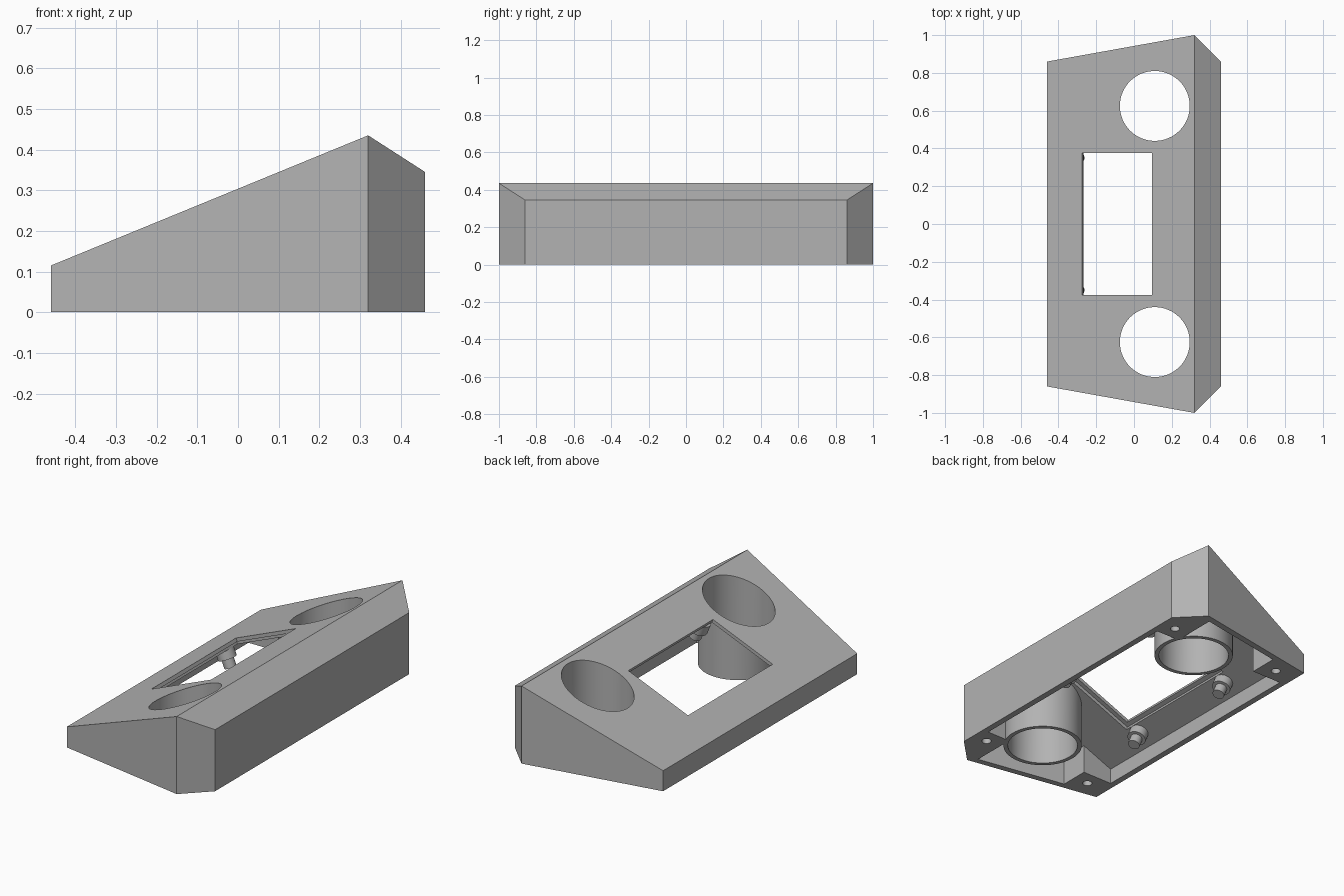
import bpy, bmesh, math
from mathutils import Matrix, Vector

cube = bpy.data.objects.get("Cube")
if cube:
    bpy.data.objects.remove(cube)

grey = bpy.data.materials.new("plain_grey")
grey.use_nodes = True
grey.diffuse_color = (0.45, 0.45, 0.45, 1)
grey.node_tree.nodes["Principled BSDF"].inputs["Base Color"].default_value = grey.diffuse_color

SLOPE = 0.41
TILT = Matrix.Rotation(-math.atan(SLOPE), 4, 'Y')
PLATE = 0.043


def panel_z(x):
    return 0.304 + SLOPE * x


def make(name, bm):
    bmesh.ops.recalc_face_normals(bm, faces=bm.faces)
    mesh = bpy.data.meshes.new(name)
    bm.to_mesh(mesh)
    bm.free()
    mesh.materials.append(grey)
    obj = bpy.data.objects.new(name, mesh)
    bpy.context.collection.objects.link(obj)
    return obj


def wedge(name, stations, floor):
    """Solid symmetric in y from (x, half width, top height) stations."""
    bm = bmesh.new()
    loop = stations + [(x, -y, z) for x, y, z in reversed(stations)]
    top = [bm.verts.new(p) for p in loop]
    low = [bm.verts.new((x, y, floor)) for x, y, z in loop]
    n = len(loop)
    for i in range(n):
        j = (i + 1) % n
        bm.faces.new((low[i], low[j], top[j], top[i]))
    bm.faces.new(low)
    for i in range(len(stations) - 1):
        bm.faces.new((top[i], top[i + 1], top[n - 2 - i], top[n - 1 - i]))
    return make(name, bm)


def box(name, center, size, turn=Matrix()):
    bm = bmesh.new()
    bmesh.ops.create_cube(bm, size=1, matrix=Matrix.Translation(center) @ turn
                          @ Matrix.Diagonal((*size, 1)))
    return make(name, bm)


def cylinder(name, center, radius, depth, turn=Matrix(), sides=64):
    bm = bmesh.new()
    bmesh.ops.create_cone(bm, cap_ends=True, segments=sides, radius1=radius,
                          radius2=radius, depth=depth,
                          matrix=Matrix.Translation(center) @ turn)
    return make(name, bm)


def activate(obj):
    bpy.ops.object.select_all(action='DESELECT')
    obj.select_set(True)
    bpy.context.view_layer.objects.active = obj


def cut(target, cutter):
    cutter.hide_render = True
    mod = target.modifiers.new("cut", 'BOOLEAN')
    mod.operation = 'DIFFERENCE'
    mod.solver = 'EXACT'
    mod.object = cutter
    activate(target)
    bpy.ops.object.modifier_apply(modifier=mod.name)
    bpy.data.objects.remove(cutter)


# Sloped enclosure and its inner cavity
body = wedge("enclosure", [(-0.46, 0.86, 0.115), (0.32, 1.0, 0.435), (0.46, 0.86, 0.345)], 0)
cavity = wedge("cavity_cutter", [(-0.425, 0.831, panel_z(-0.425) - PLATE),
                                 (0.308, 0.962, panel_z(0.308) - PLATE),
                                 (0.425, 0.845, 0.312)], -0.1)

# Material kept inside the cavity: speaker tubes and corner screw bosses
for s in (-1, 1):
    cut(cavity, cylinder("tube_keep", (0.11, s * 0.625, 0.2), 0.208, 0.8))
    cut(cavity, box("low_boss_keep", (-0.37, s * 0.85, 0.2), (0.26, 0.3, 0.8)))
    cut(cavity, box("high_boss_keep", (0.41, s * 0.85, 0.2), (0.26, 0.3, 0.8)))
cut(body, cavity)

# Round bores and screw holes
for s in (-1, 1):
    cut(body, cylinder("bore_cutter", (0.11, s * 0.625, 0.2), 0.185, 1))
    for x in (-0.33, 0.37):
        cut(body, cylinder("screw_cutter", (x, s * 0.78, 0), 0.025, 0.16, sides=24))

# Display window, stepped from below
mid = Vector((-0.09, 0, panel_z(-0.09)))
normal = TILT @ Vector((0, 0, 1))
cut(body, box("window_cutter", mid, (0.4, 0.75, 0.2), TILT))
cut(body, box("recess_cutter", mid - normal * 0.07, (0.45, 0.8, 0.1), TILT))

# Stepped mounting posts under the sloped panel
parts = [body]
for x, end in ((-0.33, "low"), (0.15, "high")):
    for y, side in ((-0.35, "right"), (0.35, "left")):
        base = Vector((x, y, panel_z(x) - PLATE))
        name = f"{end}_{side}_post"
        parts.append(cylinder(name, base - normal * 0.02, 0.05, 0.06, TILT, 32))
        parts.append(cylinder(name + "_pin", base - normal * 0.07, 0.032, 0.06, TILT, 32))

for obj in parts:
    activate(obj)
    bpy.ops.object.shade_smooth_by_angle(angle=math.radians(20))
